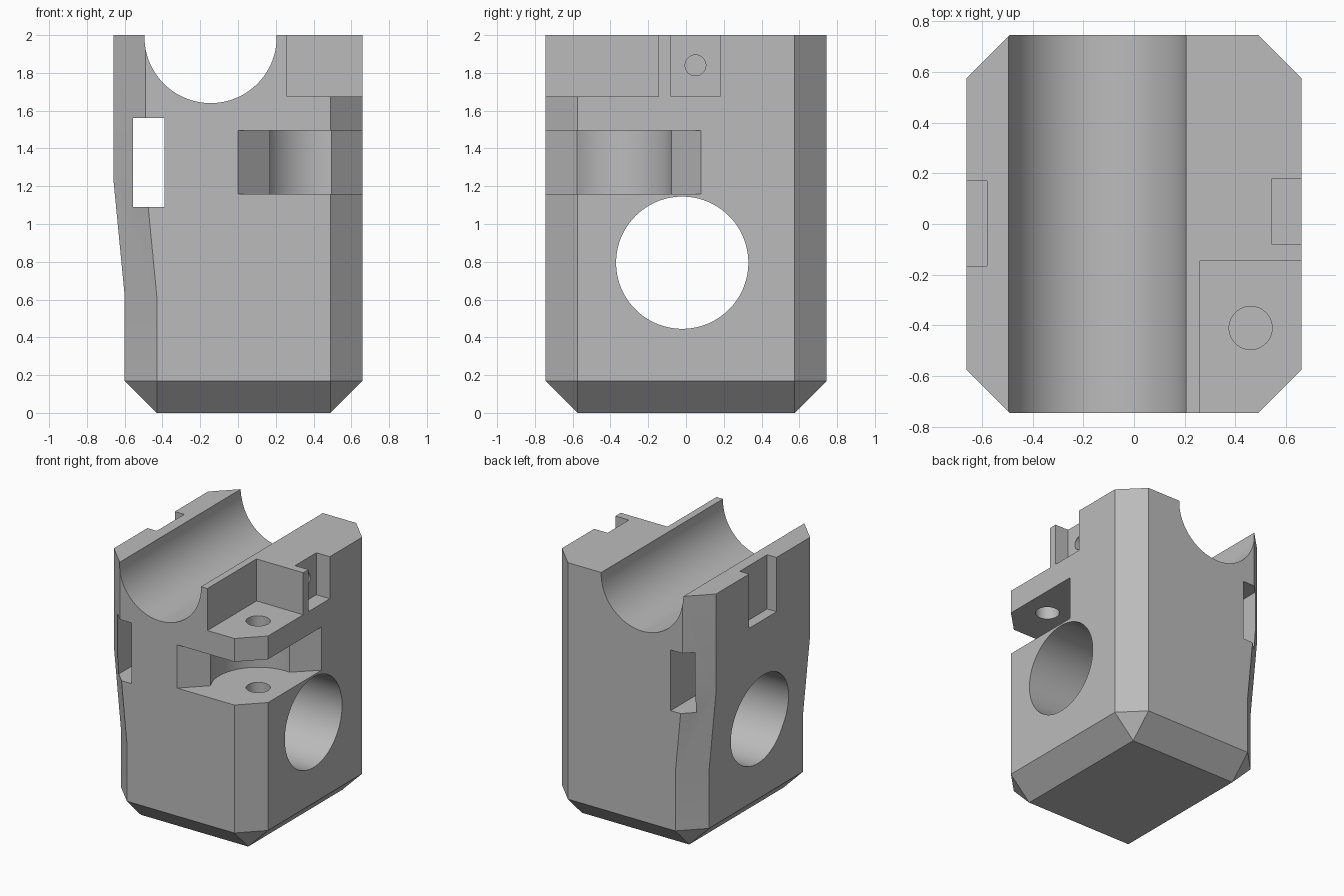
import bpy, bmesh, math
from mathutils import Matrix, Vector

if "Cube" in bpy.data.objects:
    bpy.data.objects.remove(bpy.data.objects["Cube"], do_unlink=True)

# Single plain grey
grey = bpy.data.materials.new("plain_grey")
grey.use_nodes = True
colour = (0.5, 0.5, 0.5, 1)
grey.diffuse_color = colour
grey.node_tree.nodes["Principled BSDF"].inputs["Base Color"].default_value = colour


def make_object(name, bm):
    bmesh.ops.recalc_face_normals(bm, faces=bm.faces)
    mesh = bpy.data.meshes.new(name)
    bm.to_mesh(mesh)
    bm.free()
    mesh.materials.append(grey)
    obj = bpy.data.objects.new(name, mesh)
    bpy.context.collection.objects.link(obj)
    return obj


def box(name, low, high):
    bm = bmesh.new()
    low, high = Vector(low), Vector(high)
    size = Matrix.Diagonal((high - low).to_4d())
    bmesh.ops.create_cube(bm, size=1, matrix=Matrix.Translation((low + high) / 2) @ size)
    return make_object(name, bm)


def rod(name, start, end, radius, sides=96):
    bm = bmesh.new()
    start, end = Vector(start), Vector(end)
    turn = (end - start).to_track_quat("Z", "Y").to_matrix().to_4x4()
    bmesh.ops.create_cone(bm, cap_ends=True, segments=sides, radius1=radius, radius2=radius,
                          depth=(end - start).length,
                          matrix=Matrix.Translation((start + end) / 2) @ turn)
    return make_object(name, bm)


def prism(name, outline, z0, z1):
    bm = bmesh.new()
    face = bm.faces.new([bm.verts.new((x, y, z0)) for x, y in outline])
    top = bmesh.ops.extrude_face_region(bm, geom=[face])["geom"]
    bmesh.ops.translate(bm, vec=(0, 0, z1 - z0),
                        verts=[v for v in top if isinstance(v, bmesh.types.BMVert)])
    return make_object(name, bm)


# Body: chamfered block lofted through sections, with a taper on the -x side
RIGHT, DEPTH, CUT = 0.66, 0.745, 0.17


def section(bm, z, left, inset):
    pts = []
    for sx, sy in ((1, -1), (1, 1), (-1, 1), (-1, -1)):
        edge = RIGHT if sx > 0 else left
        along_y = (edge - sx * inset, sy * (DEPTH - CUT))
        along_x = (edge - sx * CUT, sy * (DEPTH - inset))
        pts += [along_x, along_y] if sx * sy < 0 else [along_y, along_x]
    return [bm.verts.new((x, y, z)) for x, y in pts]


bm = bmesh.new()
rings = [section(bm, *s) for s in ((0, -0.6, CUT), (CUT, -0.6, 0), (0.62, -0.6, 0),
                                   (1.24, -0.66, 0), (2, -0.66, 0))]
for low, high in zip(rings, rings[1:]):
    for i in range(8):
        j = (i + 1) % 8
        bm.faces.new((low[i], low[j], high[j], high[i]))
bm.faces.new(rings[0])
bm.faces.new(rings[-1])
bmesh.ops.remove_doubles(bm, verts=bm.verts, dist=0.001)
body = make_object("clamp_body", bm)

# Curved clamping slot outline, with an arc around the screw hole
screw_x, screw_y, arc_r = 0.46, -0.41, 0.335
slot = [(0.0, -0.745)]
for i in range(33):
    a = math.radians(210 - 126 * i / 32)
    slot.append((screw_x + arc_r * math.cos(a), screw_y + arc_r * math.sin(a)))
slot += [(0.66, 0.08), (0.9, 0.32), (0.9, -0.985), (-0.24, -0.985)]

# Channel, bore, slots, pockets and screw holes
cutters = [
    rod("channel_cutter", (-0.145, -1, 1.99), (-0.145, 1, 1.99), 0.35, 128),
    rod("cross_bore_cutter", (-1, -0.02, 0.795), (1, -0.02, 0.795), 0.35, 128),
    prism("clamp_slot_cutter", slot, 1.16, 1.495),
    box("strap_slot_cutter", (-0.555, -1, 1.09), (-0.39, 1, 1.56)),
    box("corner_pocket_cutter", (0.26, -1, 1.675), (1, -0.145, 2.2)),
    box("right_pocket_cutter", (0.545, -0.08, 1.675), (1, 0.18, 2.2)),
    box("left_pocket_cutter", (-1, -0.165, 1.58), (-0.58, 0.17, 2.2)),
    rod("screw_hole_cutter", (screw_x, screw_y, 1), (screw_x, screw_y, 1.9), 0.085, 48),
    rod("pin_hole_cutter", (0.3, 0.05, 1.84), (0.8, 0.05, 1.84), 0.055, 48),
]
bpy.context.view_layer.objects.active = body
for cutter in cutters:
    mod = body.modifiers.new(cutter.name, "BOOLEAN")
    mod.operation = "DIFFERENCE"
    mod.solver = "EXACT"
    mod.object = cutter
    bpy.ops.object.modifier_apply(modifier=mod.name)
    bpy.data.objects.remove(cutter, do_unlink=True)

# Smooth the round cuts, keep the edges sharp
bpy.ops.object.select_all(action="DESELECT")
body.select_set(True)
bpy.ops.object.shade_smooth_by_angle(angle=math.radians(20))
